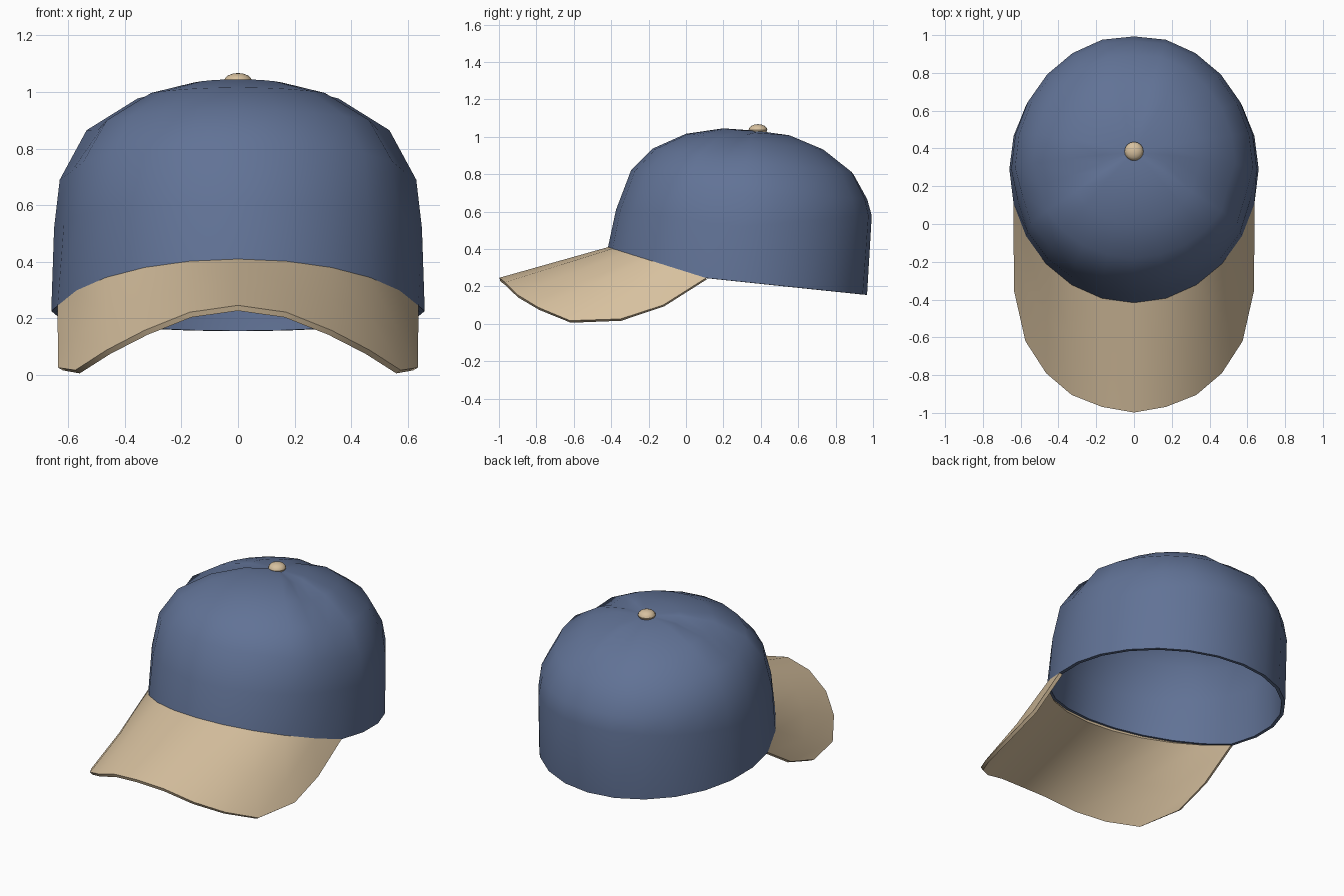
import bpy, bmesh, math
from mathutils import Vector

if "Cube" in bpy.data.objects:
    bpy.data.objects.remove(bpy.data.objects["Cube"])


def material(name, rgb):
    m = bpy.data.materials.new(name)
    m.diffuse_color = (*rgb, 1)
    m.use_nodes = True
    m.node_tree.nodes["Principled BSDF"].inputs["Base Color"].default_value = m.diffuse_color
    return m


BLUE = material("dusty blue cloth", (0.12, 0.17, 0.305))
TAN = material("tan cloth", (0.68, 0.53, 0.345))


def finish(bm, name, mat, thickness=0):
    me = bpy.data.meshes.new(name)
    bm.normal_update()
    bm.to_mesh(me)
    bm.free()
    ob = bpy.data.objects.new(name, me)
    bpy.context.collection.objects.link(ob)
    me.materials.append(mat)
    bpy.ops.object.select_all(action='DESELECT')
    ob.select_set(True)
    bpy.context.view_layer.objects.active = ob
    if thickness:
        s = ob.modifiers.new("thickness", 'SOLIDIFY')
        s.thickness = thickness
        s.offset = -1
        bpy.ops.object.modifier_apply(modifier=s.name)
    bpy.ops.object.shade_smooth_by_angle(angle=math.radians(35))
    return ob


# Each ring: centre y, front (y, z), side (x, z), back (y, z), seam dent
RINGS = [
    (0.29, -0.417, 0.41, 0.66, 0.225, 0.968, 0.155, 0.0),
    (0.29, -0.374, 0.61, 0.65, 0.52, 1.0, 0.58, 0.014),
    (0.30, -0.294, 0.82, 0.63, 0.69, 0.978, 0.67, 0.02),
    (0.32, -0.18, 0.936, 0.535, 0.865, 0.905, 0.81, 0.028),
    (0.345, 0.0, 1.016, 0.355, 0.977, 0.748, 0.93, 0.028),
    (0.365, 0.20, 1.045, 0.18, 1.022, 0.56, 1.007, 0.018),
]
SEAMS = {5: 1.0, 19: 1.0, 12: 0.5}     # two front seams and one back seam
N = 24


def crown_point(k, i):
    cy, fy, fz, sx, sz, by, bz, dent = RINGS[k]
    a = 2 * math.pi * i / N             # zero points to the front
    c, s = math.cos(a), math.sin(a)
    y = cy - (cy - fy) * c if c > 0 else cy - (by - cy) * c
    z = sz + (fz - sz) * c if c > 0 else sz - (bz - sz) * c
    if k == 0:                          # rim dips at the brim ends
        z = 0.245 + (0.106 - y) * (0.315 if y < 0.106 else 0.105)
    p = Vector((sx * s, y, z))
    if i in SEAMS:
        p -= (p - Vector((0, 0.35, 0.45))).normalized() * dent * SEAMS[i]
    return p


# Crown: three stitched panels
bm = bmesh.new()
rows = [[bm.verts.new(crown_point(k, i)) for i in range(N)] for k in range(len(RINGS))]
apex = bm.verts.new((0, 0.38, 1.032))
for i in range(N):
    j = (i + 1) % N
    for lo, hi in zip(rows, rows[1:]):
        bm.faces.new((lo[i], lo[j], hi[j], hi[i]))
    bm.faces.new((rows[-1][i], rows[-1][j], apex))
finish(bm, "crown", BLUE, 0.02)

# Brim: curved sheet from the front rim to an outer edge (x, y, z, sag)
EDGE = [(0, -0.998, 0.246, 0), (0.17, -0.968, 0.222, 0), (0.33, -0.905, 0.158, 0),
        (0.465, -0.79, 0.088, 0.005), (0.575, -0.62, 0.017, 0.02), (0.636, -0.35, 0.026, 0.035)]
bm = bmesh.new()
cols = []
for i in range(-5, 6):
    x, y, z, sag = EDGE[abs(i)]
    outer = Vector((math.copysign(x, i), y, z))
    inner = crown_point(0, i)
    col = []
    for t in (0, 0.5, 1):
        p = inner.lerp(outer, t)
        p.z -= 4 * t * (1 - t) * sag
        col.append(bm.verts.new(p))
    cols.append(col)
for a, b in zip(cols, cols[1:]):
    for k in range(2):
        bm.faces.new((a[k], a[k + 1], b[k + 1], b[k]))
finish(bm, "brim", TAN, 0.02)

# Top button
bm = bmesh.new()
bmesh.ops.create_uvsphere(bm, u_segments=16, v_segments=8, radius=0.05)
for v in bm.verts:
    v.co = Vector((v.co.x, v.co.y + 0.385, v.co.z * 0.6 + 1.037))
finish(bm, "top_button", TAN)
